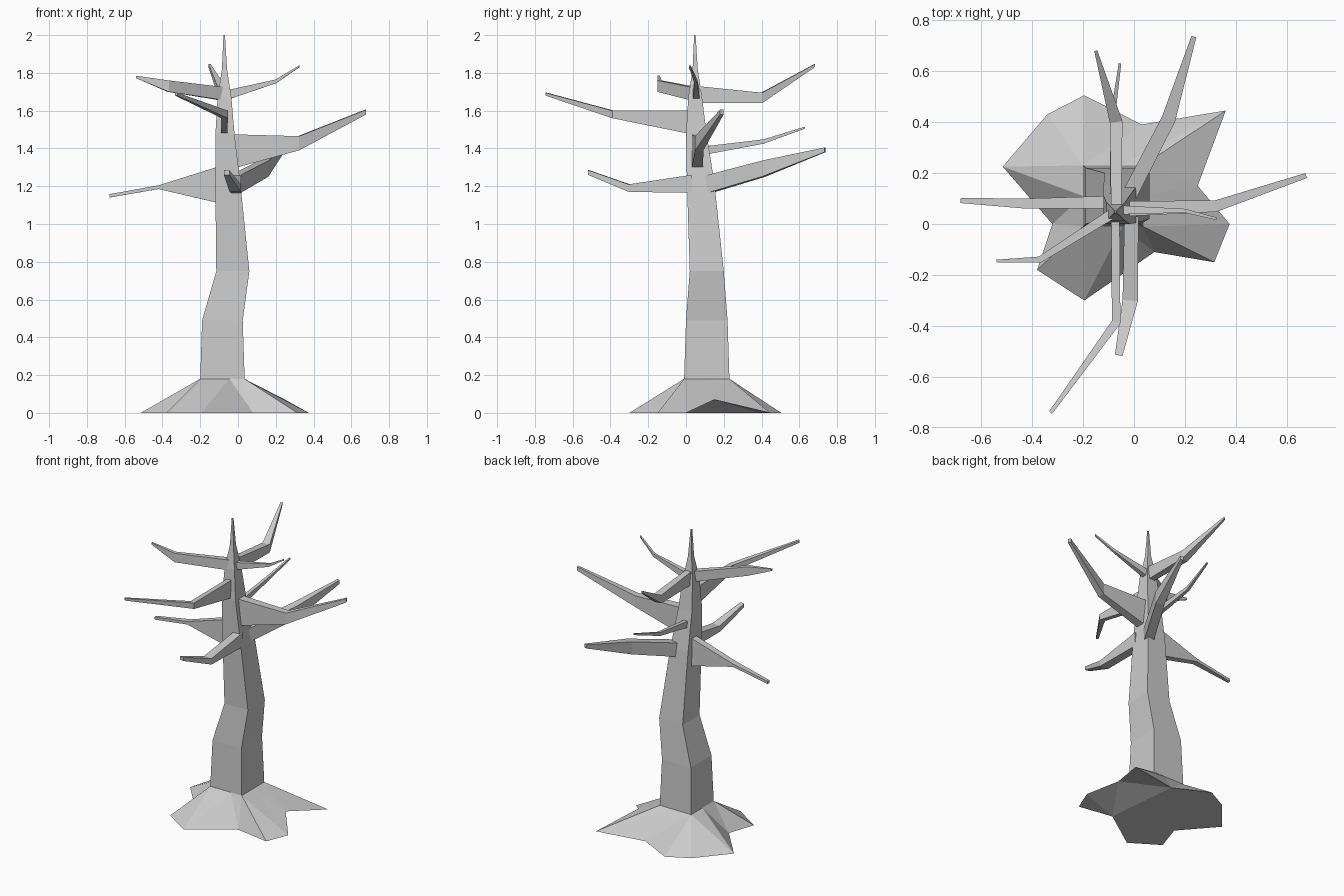
import bpy, bmesh
from mathutils import Vector


def finish(name, bm):
    bmesh.ops.recalc_face_normals(bm, faces=bm.faces[:])
    mesh = bpy.data.meshes.new(name)
    bm.to_mesh(mesh)
    bm.free()
    obj = bpy.data.objects.new(name, mesh)
    bpy.context.collection.objects.link(obj)
    return obj


def loft(name, rings):
    """Skin a list of four-cornered rings and cap both ends."""
    bm = bmesh.new()
    loops = [[bm.verts.new(p) for p in ring] for ring in rings]
    for a, b in zip(loops, loops[1:]):
        for i in range(4):
            j = (i + 1) % 4
            bm.faces.new((a[i], a[j], b[j], b[i]))
    bm.faces.new(loops[0][::-1])
    bm.faces.new(loops[-1])
    return finish(name, bm)


def branch(name, stations):
    """Stations are (x, y, z bottom, z top, width): root, elbow, tip."""
    pts = [Vector(s[:2]) for s in stations]
    rings = []
    for i, (x, y, low, high, width) in enumerate(stations):
        d = Vector((0, 0))
        if i > 0:
            d += (pts[i] - pts[i - 1]).normalized()
        if i < len(pts) - 1:
            d += (pts[i + 1] - pts[i]).normalized()
        d.normalize()
        sx, sy = -d.y * width / 2, d.x * width / 2
        rings.append([(x - sx, y - sy, low), (x + sx, y + sy, low),
                      (x + sx, y + sy, high), (x - sx, y - sy, high)])
    return loft(name, rings)


# Trunk: square sections as z, x min, x max, y min, y max
sections = [
    (0.18, -0.20, 0.035, -0.01, 0.23),
    (0.49, -0.19, 0.025, 0.0, 0.22),
    (0.75, -0.115, 0.06, 0.02, 0.20),
    (1.22, -0.12, 0.012, 0.005, 0.15),
    (1.47, -0.12, -0.018, 0.0, 0.11),
    (1.67, -0.108, -0.035, 0.012, 0.085),
    (1.82, -0.085, -0.058, 0.035, 0.062),
    (2.00, -0.077, -0.069, 0.043, 0.051),
]
loft("trunk", [[(a, c, z), (b, c, z), (b, d, z), (a, d, z)]
               for z, a, b, c, d in sections])

# Root flare: ragged outline, each point joined to a point on the trunk base
outline = [(0.375, 0.0, 0), (0.25, 0.15, 0.07), (0.36, 0.445, 0),
           (0.03, 0.39, 0), (-0.195, 0.505, 0), (-0.34, 0.43, 0),
           (-0.515, 0.225, 0), (-0.32, 0.0, 0), (-0.38, -0.18, 0),
           (-0.195, -0.30, 0), (0.08, -0.11, 0), (0.315, -0.15, 0)]
collar = [(0.035, -0.01), (0.035, 0.11), (0.035, 0.23), (-0.05, 0.23),
          (-0.20, 0.23), (-0.20, 0.11), (-0.20, -0.01), (-0.045, -0.01)]
joins = [0, 1, 2, 3, 4, 4, 4, 5, 6, 6, 7, 0]
bm = bmesh.new()
low = [bm.verts.new(p) for p in outline]
top = [bm.verts.new((x, y, 0.18)) for x, y in collar]
for i in range(12):
    j = (i + 1) % 12
    bm.faces.new((low[i], low[j], top[joins[j]]))
    if joins[i] != joins[j]:
        bm.faces.new((low[i], top[joins[j]], top[joins[i]]))
# Underside, rising to the lifted root
for f in ((1, 2, 3), (1, 3, 10), (1, 10, 0), (0, 10, 11)):
    bm.faces.new([low[i] for i in f])
bm.faces.new([low[i] for i in range(3, 11)])
bm.faces.new(top)
finish("root_flare", bm)

# Branches
branch("right_branch", [(-0.04, 0.06, 1.29, 1.475, 0.06),
                        (0.32, 0.07, 1.39, 1.465, 0.045),
                        (0.675, 0.19, 1.58, 1.605, 0.02)])
branch("left_branch", [(-0.10, 0.085, 1.11, 1.305, 0.05),
                       (-0.42, 0.08, 1.185, 1.205, 0.04),
                       (-0.68, 0.092, 1.14, 1.158, 0.02)])
branch("front_low_branch", [(-0.01, 0.03, 1.165, 1.26, 0.055),
                            (-0.015, -0.30, 1.17, 1.21, 0.06),
                            (-0.06, -0.515, 1.26, 1.285, 0.03)])
branch("front_high_branch", [(-0.073, 0.03, 1.475, 1.60, 0.033),
                             (-0.07, -0.385, 1.56, 1.60, 0.035),
                             (-0.327, -0.74, 1.68, 1.695, 0.015)])
branch("back_low_branch", [(-0.02, 0.11, 1.16, 1.255, 0.06),
                           (0.135, 0.41, 1.25, 1.335, 0.055),
                           (0.235, 0.735, 1.38, 1.405, 0.02)])
branch("back_middle_branch", [(-0.08, 0.09, 1.365, 1.41, 0.03),
                              (-0.085, 0.41, 1.425, 1.448, 0.02),
                              (-0.055, 0.63, 1.505, 1.515, 0.01)])
branch("back_high_branch", [(-0.07, 0.06, 1.64, 1.73, 0.04),
                            (-0.07, 0.40, 1.64, 1.695, 0.05),
                            (-0.15, 0.68, 1.83, 1.846, 0.012)])
branch("top_left_branch", [(-0.085, 0.04, 1.655, 1.725, 0.04),
                           (-0.37, -0.14, 1.70, 1.76, 0.025),
                           (-0.54, -0.145, 1.772, 1.785, 0.01)])
branch("top_right_branch", [(-0.05, 0.055, 1.66, 1.71, 0.035),
                            (0.20, 0.052, 1.745, 1.765, 0.015),
                            (0.325, 0.02, 1.83, 1.84, 0.01)])
